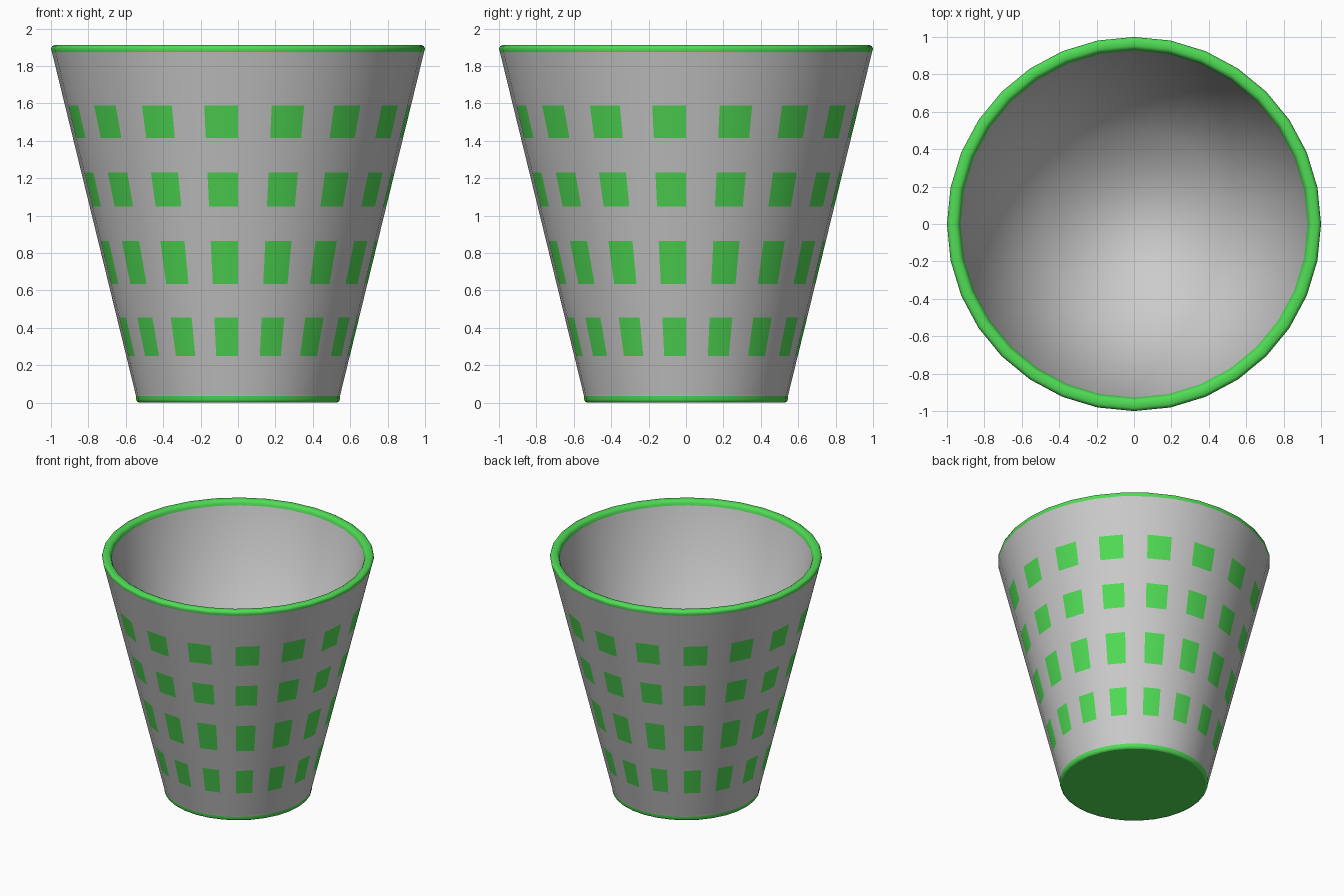
import bpy, bmesh
from math import sin, cos, pi

if "Cube" in bpy.data.objects:
    bpy.data.objects.remove(bpy.data.objects["Cube"])

SIDES = 32
GREY, GREEN, CHECK = 0, 1, 2


def wall(z):
    # Outer radius of the tapering wall
    return 0.545 + (z - 0.035) * 0.2445


# Profile from base edge, up the outside, over the rim and down the inside:
# (radius, z, colour of the strip leading to the next point)
profile = [(0.528, 0.0, GREEN), (0.54, 0.006, GREEN), (0.544, 0.018, GREEN),
           (wall(0.035), 0.035, GREY), (wall(0.045), 0.045, GREY)]
for low, high in [(0.25, 0.455), (0.635, 0.865), (1.05, 1.23), (1.415, 1.59)]:
    profile += [(wall(low), low, CHECK), (wall(high), high, GREY)]
profile += [(wall(1.865), 1.865, GREY), (wall(1.875), 1.875, GREEN),
            (1.0, 1.892, GREEN), (0.995, 1.905, GREEN), (0.983, 1.912, GREEN),
            (0.953, 1.912, GREEN), (0.94, 1.905, GREEN),
            (0.932, 1.892, GREEN), (0.928, 1.875, GREY), (0.9255, 1.865, GREY),
            (0.492, 0.1, GREY)]

# Cup body
bm = bmesh.new()
rings = [[bm.verts.new((r * cos(2 * pi * k / SIDES), r * sin(2 * pi * k / SIDES), z))
          for k in range(SIDES)] for r, z, _ in profile]
for (a, b), (_, _, kind) in zip(zip(rings, rings[1:]), profile):
    for k in range(SIDES):
        n = (k + 1) % SIDES
        face = bm.faces.new((a[k], a[n], b[n], b[k]))
        face.smooth = True
        # Checked bands colour every second panel
        face.material_index = int(kind == GREEN or (kind == CHECK and k % 2 == 1))

# Flat green underside and inner floor blended into the wall
base = bm.faces.new(rings[0][::-1])
base.material_index = GREEN
floor = bm.faces.new(rings[-1])
floor.smooth = True

mesh = bpy.data.meshes.new("cup")
bm.to_mesh(mesh)
bm.free()

# Materials
for name, colour in [("grey", (0.8, 0.8, 0.8, 1)), ("green", (0.08, 0.72, 0.09, 1))]:
    mat = bpy.data.materials.new(name)
    mat.diffuse_color = colour
    mat.use_nodes = True
    mat.node_tree.nodes["Principled BSDF"].inputs["Base Color"].default_value = mat.diffuse_color
    mesh.materials.append(mat)

cup = bpy.data.objects.new("cup", mesh)
bpy.context.collection.objects.link(cup)
